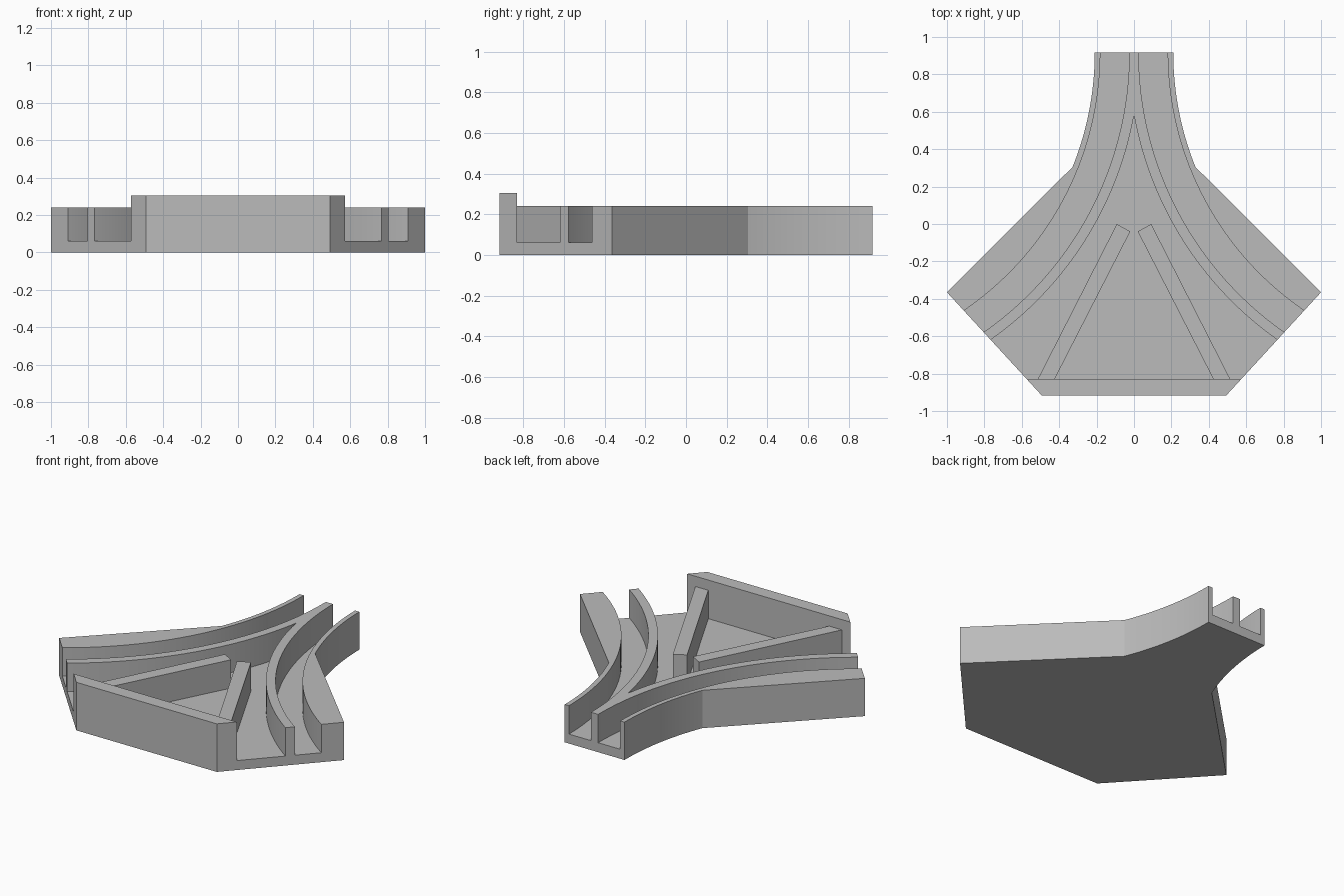
import bpy, bmesh, math

if "Cube" in bpy.data.objects:
    bpy.data.objects.remove(bpy.data.objects["Cube"])

HALF_Y = 0.917           # half depth of the piece
FLOOR, WALL, FRONT = 0.06, 0.24, 0.305
CX = 1.85                # track arc centre is at (+-CX, HALF_Y)

grey = bpy.data.materials.new("grey")
grey.diffuse_color = (0.5, 0.5, 0.5, 1)
grey.use_nodes = True
grey.node_tree.nodes["Principled BSDF"].inputs["Base Color"].default_value = grey.diffuse_color


def arc(radius, y0, y1, n=40):
    """Points on the right-hand track arc from height y0 to height y1."""
    a0 = math.asin((HALF_Y - y0) / radius)
    a1 = math.asin((HALF_Y - y1) / radius)
    return [(CX - radius * math.cos(a0 + (a1 - a0) * i / n),
             HALF_Y - radius * math.sin(a0 + (a1 - a0) * i / n)) for i in range(n + 1)]


def flip(pts):
    return [(-x, y) for x, y in reversed(pts)]


def prism(name, pts, z0, z1):
    bm = bmesh.new()
    face = bm.faces.new([bm.verts.new((x, y, z0)) for x, y in pts])
    ext = bmesh.ops.extrude_face_region(bm, geom=[face])
    for v in ext["geom"]:
        if isinstance(v, bmesh.types.BMVert):
            v.co.z = z1
    bmesh.ops.recalc_face_normals(bm, faces=bm.faces)
    mesh = bpy.data.meshes.new(name)
    bm.to_mesh(mesh)
    bm.free()
    mesh.materials.append(grey)
    ob = bpy.data.objects.new(name, mesh)
    bpy.context.collection.objects.link(ob)
    return ob


def combine(target, other, operation):
    bpy.context.view_layer.objects.active = target
    mod = target.modifiers.new(operation, 'BOOLEAN')
    mod.operation, mod.object, mod.solver = operation, other, 'EXACT'
    bpy.ops.object.modifier_apply(modifier=mod.name)
    bpy.data.objects.remove(other)


# solid block with curved flanks, angled shoulders and a straight front
right = arc(1.64, HALF_Y, 0.305, 24) + [(1.0, -0.365), (0.493, -HALF_Y)]
body = prism("track_junction", right + flip(right), 0, FRONT)

# lower everything behind the raised front wall
combine(body, prism("step_cut", [(-2, -0.83), (2, -0.83), (2, 2), (-2, 2)], WALL, 1), 'DIFFERENCE')

# two curved channels, open at both ends
channel = ([(0.18, 1.1)] + arc(1.67, HALF_Y, -0.66)
           + arc(1.825, -0.80, HALF_Y) + [(0.025, 1.1)])
for pts in (channel, flip(channel)):
    combine(body, prism("channel_cut", pts, FLOOR, 0.5), 'DIFFERENCE')

# central pocket between the inner track walls and the front wall
apex_y = HALF_Y - math.sqrt(1.88 ** 2 - CX ** 2)
side = arc(1.88, apex_y, -0.75)
side[0] = (0, apex_y)
pocket = side + [(0.99, -0.83), (-0.99, -0.83)] + flip(side)[:-1]
combine(body, prism("pocket_cut", pocket, FLOOR, 0.5), 'DIFFERENCE')

# diagonal ribs running back from the front wall
rib = [(0.02, -0.04), (0.092, 0.0), (0.53, -0.86), (0.44, -0.86)]
for pts in (rib, flip(rib)):
    combine(body, prism("rib", pts, 0.03, WALL), 'UNION')

# smooth curves, crisp edges
bpy.ops.object.select_all(action='DESELECT')
body.select_set(True)
bpy.context.view_layer.objects.active = body
bpy.ops.object.shade_smooth_by_angle(angle=math.radians(20))
